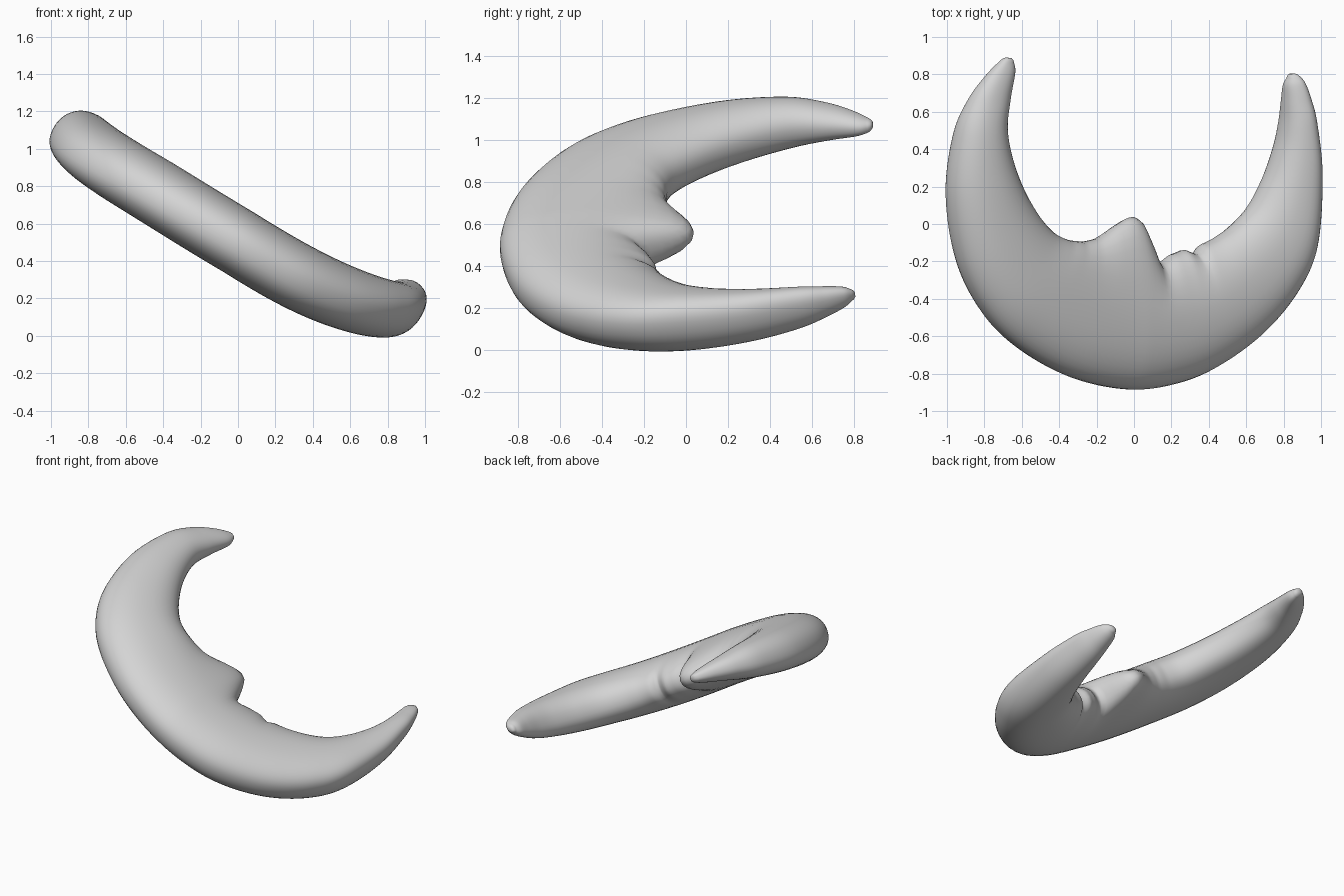
import bpy, bmesh, math
from mathutils import Vector

cube = bpy.data.objects.get("Cube")
if cube:
    bpy.data.objects.remove(cube, do_unlink=True)

SIDES, STEPS = 40, 10

# Crescent stations from horn to horn: outer x, y, inner x, y, half thickness
STATIONS = [Vector(s) for s in (
    (-.71, .875, -.645, .865, .03), (-.785, .795, -.64, .81, .052),
    (-.877, .665, -.668, .67, .083), (-.953, .475, -.688, .5, .118),
    (-.992, .15, -.645, .3, .143), (-.935, -.21, -.556, .107, .158),
    (-.8, -.48, -.44, -.04, .168), (-.61, -.67, -.3, -.105, .173),
    (-.34, -.82, -.15, -.18, .176), (-.04, -.885, .02, -.22, .177),
    (.21, -.855, .19, -.22, .177), (.43, -.765, .33, -.17, .175),
    (.67, -.59, .47, -.06, .17), (.855, -.37, .61, .075, .163),
    (.96, -.13, .7, .24, .153), (.99, .25, .76, .41, .132),
    (.965, .54, .787, .54, .108), (.938, .67, .797, .66, .08),
    (.91, .755, .803, .74, .055), (.885, .79, .82, .78, .032))]

# Face relief on the inner edge: x, bulge (nose, lips, chin)
FACE = ((-.34, 0), (-.27, .025), (-.2, .08), (-.1, .19), (-.04, .245),
        (0, .26), (.04, .24), (.08, .145), (.12, .015), (.15, .02),
        (.2, .055), (.27, .065), (.33, .01), (.36, .04), (.43, .015), (.5, 0))


def spline(points, index, t):
    """Smooth curve through the stations."""
    a, b, c, d = (points[min(max(index + k, 0), len(points) - 1)]
                  for k in (-1, 0, 1, 2))
    return b + (c - a) * (t / 2) + (a * 2 - b * 5 + c * 4 - d) * (t * t / 2) \
        + (b * 3 - a - c * 3 + d) * (t ** 3 / 2)


def face_bulge(x):
    """Height of the face relief at x."""
    for (x0, h0), (x1, h1) in zip(FACE, FACE[1:]):
        if x0 <= x <= x1:
            return h0 + (h1 - h0) * (x - x0) / (x1 - x0)
    return 0


def sheet(x, y):
    """Height of the tilted, slightly bowed middle surface."""
    return (.55 - .625 * x + .037 * x * x + .14 * x ** 3
            + (.085 - .08 * min(0, x)) * y + .12 * max(0, x) * y * max(0, y))


def rounded(value, power):
    return math.copysign(abs(value) ** power, value)


def section(bm, station):
    """One rounded cross-section spanning outer edge to inner edge."""
    outer, inner, half = Vector(station[0:2]), Vector(station[2:4]), station[4]
    middle, reach = (outer + inner) / 2, (inner - outer) / 2
    bulge = face_bulge(inner.x) if inner.y < .1 else 0
    normal = Vector((.46, -.1, .88)).normalized()
    ring = []
    for i in range(SIDES):
        angle = math.tau * i / SIDES
        u = rounded(math.cos(angle), .88)
        v = rounded(math.sin(angle), .88)
        p = middle + reach * u
        p.y += bulge * max(0, u) ** 3
        ring.append(bm.verts.new(Vector((p.x, p.y, sheet(p.x, p.y))) + normal * half * v))
    return ring


def bridge(bm, first, second):
    for i in range(SIDES):
        j = (i + 1) % SIDES
        bm.faces.new((first[i], first[j], second[j], second[i]))


def end_cap(bm, ring, toward):
    """Close a horn with a small rounded tip."""
    centre = sum((v.co for v in ring), Vector()) / SIDES
    for scale, push in ((.8, .012), (.45, .01)):
        centre = centre + toward * push
        middle = sum((v.co for v in ring), Vector()) / SIDES
        inset = [bm.verts.new(centre + (v.co - middle) * scale) for v in ring]
        bridge(bm, ring, inset)
        ring = inset
    bm.faces.new(ring)


# Crescent body
bm = bmesh.new()
samples = [spline(STATIONS, i, k / STEPS)
           for i in range(len(STATIONS) - 1) for k in range(STEPS)]
samples.append(STATIONS[-1])
rings = [section(bm, s) for s in samples]
for first, second in zip(rings, rings[1:]):
    bridge(bm, first, second)
end_cap(bm, rings[0], Vector((.4, .9, .1)))
end_cap(bm, rings[-1], Vector((-.4, .9, .1)))
bmesh.ops.recalc_face_normals(bm, faces=bm.faces)

# Soften the face creases a little
bmesh.ops.smooth_vert(bm, verts=bm.verts, factor=.5,
                      use_axis_x=True, use_axis_y=True, use_axis_z=True)

mesh = bpy.data.meshes.new("crescent_moon")
bm.to_mesh(mesh)
bm.free()
moon = bpy.data.objects.new("crescent_moon", mesh)
bpy.context.collection.objects.link(moon)

# Plain grey
grey = bpy.data.materials.new("light_grey")
grey.use_nodes = True
grey.diffuse_color = (.66, .66, .66, 1)
grey.node_tree.nodes["Principled BSDF"].inputs["Base Color"].default_value = (.66, .66, .66, 1)
mesh.materials.append(grey)

bpy.context.view_layer.objects.active = moon
moon.select_set(True)
bpy.ops.object.shade_smooth_by_angle(angle=math.radians(60))
